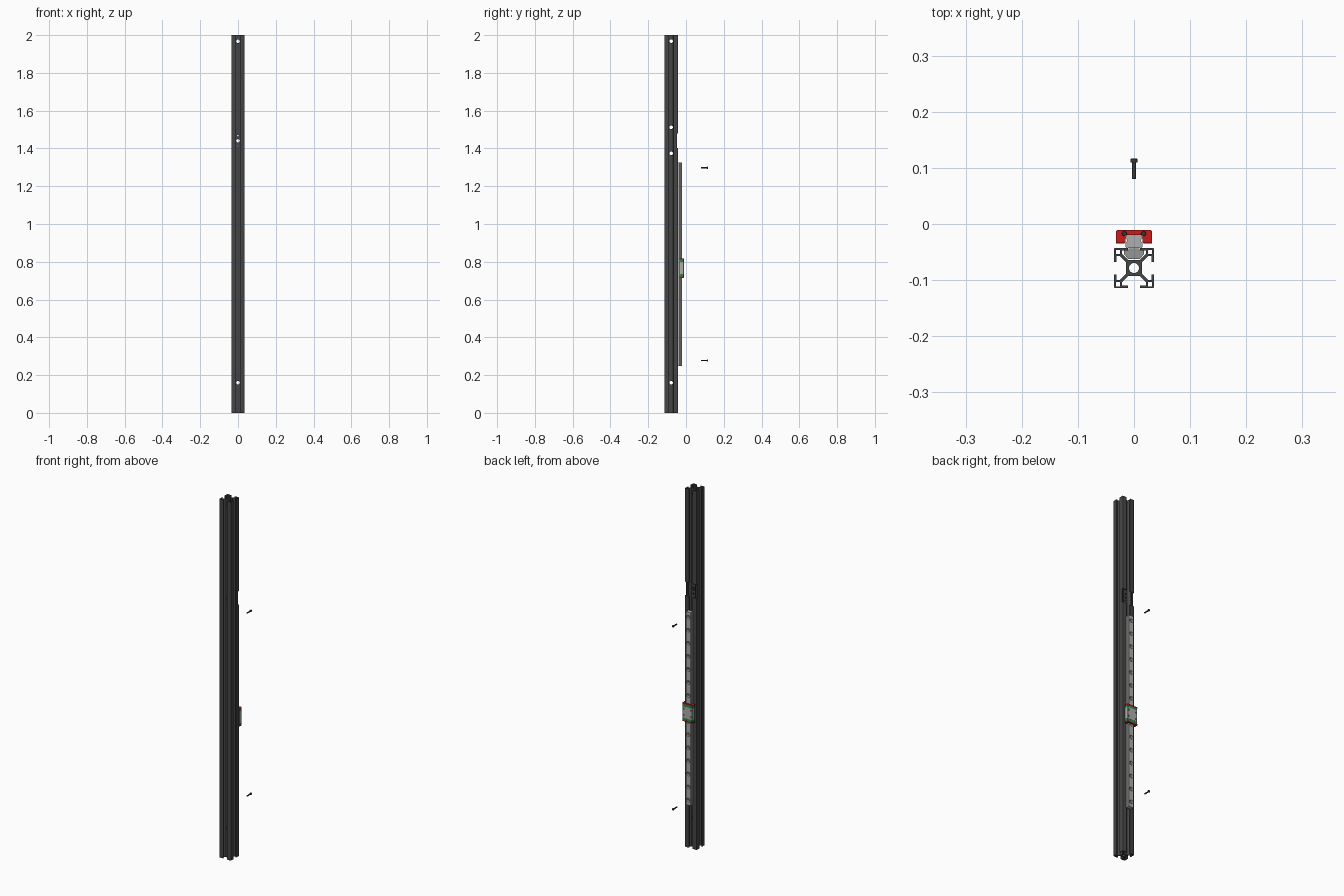
import bpy, bmesh, math
from mathutils import Vector, Matrix

if "Cube" in bpy.data.objects:
    bpy.data.objects.remove(bpy.data.objects["Cube"])

MM = 0.00357          # one millimetre in model units
CY = -0.0785          # y of the extrusion axis
FACE = CY + 10 * MM   # mounting face of the extrusion
X, Y = Vector((1, 0, 0)), Vector((0, 1, 0))


def colour(name, rgb):
    m = bpy.data.materials.new(name)
    m.diffuse_color = (*rgb, 1)
    m.use_nodes = True
    m.node_tree.nodes["Principled BSDF"].inputs["Base Color"].default_value = m.diffuse_color
    return m


BLACK = colour("black_anodised", (0.06, 0.06, 0.06))
STEEL = colour("steel", (0.42, 0.42, 0.41))
NUT = colour("nut_grey", (0.3, 0.3, 0.3))
DARK = colour("dark_steel", (0.04, 0.04, 0.04))
RED = colour("red_seal", (0.62, 0.01, 0.01))
GREEN = colour("green_plastic", (0.02, 0.25, 0.07))


def finish(name, bm, mat=None, smooth=True):
    bmesh.ops.remove_doubles(bm, verts=bm.verts, dist=1e-6)
    bmesh.ops.recalc_face_normals(bm, faces=bm.faces)
    me = bpy.data.meshes.new(name)
    bm.to_mesh(me)
    bm.free()
    ob = bpy.data.objects.new(name, me)
    bpy.context.collection.objects.link(ob)
    if mat:
        me.materials.append(mat)
    if smooth:
        bpy.ops.object.select_all(action='DESELECT')
        ob.select_set(True)
        bpy.context.view_layer.objects.active = ob
        bpy.ops.object.shade_smooth_by_angle(angle=math.radians(30))
    return ob


def prism(name, loops, z0, z1, mat):
    """Extrude an xy outline (first loop) with holes (other loops) along z."""
    cu = bpy.data.curves.new(name, 'CURVE')
    cu.dimensions, cu.fill_mode, cu.extrude = '2D', 'BOTH', (z1 - z0) / 2
    for pts in loops:
        sp = cu.splines.new('POLY')
        sp.points.add(len(pts) - 1)
        for p, (x, y) in zip(sp.points, pts):
            p.co = (x, y, 0, 1)
        sp.use_cyclic_u = True
    tmp = bpy.data.objects.new(name + "_outline", cu)
    bpy.context.collection.objects.link(tmp)
    bpy.context.view_layer.update()
    me = bpy.data.meshes.new_from_object(tmp.evaluated_get(bpy.context.evaluated_depsgraph_get()))
    bm = bmesh.new()
    bm.from_mesh(me)
    bm.transform(Matrix.Translation((0, 0, (z0 + z1) / 2)))
    bpy.data.objects.remove(tmp)
    bpy.data.meshes.remove(me)
    return finish(name, bm, mat)


def lathe(bm, prof, loc, axis, seg=24):
    """Closed solid of revolution from (radius, height) points."""
    rot = Vector((0, 0, 1)).rotation_difference(axis).to_matrix()
    rings = [[bm.verts.new(Vector(loc) + rot @ Vector((r * math.cos(a), r * math.sin(a), h)))
              for a in (math.tau * i / seg for i in range(seg))] for r, h in prof]
    for a, b in zip(rings, rings[1:]):
        for i in range(seg):
            j = (i + 1) % seg
            bm.faces.new((a[i], a[j], b[j], b[i]))
    bm.faces.new(rings[0])
    bm.faces.new(rings[-1])


def box(bm, lo, hi):
    lo, hi = Vector(lo), Vector(hi)
    m = Matrix.Translation((lo + hi) / 2) @ Matrix.Diagonal((*(hi - lo), 1))
    bmesh.ops.create_cube(bm, size=1, matrix=m)


def cut(ob, bm):
    c = finish(ob.name + "_cutter", bm, smooth=False)
    c.hide_render = c.hide_viewport = True
    mod = ob.modifiers.new("cut", 'BOOLEAN')
    mod.operation, mod.solver, mod.object = 'DIFFERENCE', 'EXACT', c
    # apply the cut so that no helper remains
    c.hide_viewport = False
    bpy.context.view_layer.update()
    me = bpy.data.meshes.new_from_object(ob.evaluated_get(bpy.context.evaluated_depsgraph_get()))
    ob.modifiers.remove(mod)
    ob.data = me
    bpy.data.objects.remove(c)


def circle(x, y, r, n=32):
    return [(x + r * math.cos(math.tau * i / n), y + r * math.sin(math.tau * i / n)) for i in range(n)]


# extrusion: one eighth of the section, mirrored on the diagonal, turned four times
eighth = [(4, 2.94), (7.06, 6), (8.8, 6), (8.8, 3.1), (10, 3.1), (10, 9.5), (9.85, 9.85)]
quarter = eighth + [(y, x) for x, y in reversed(eighth[:-1])]
outline, holes = [], []
for k in range(4):
    c, s = (1, 0, -1, 0)[k], (0, 1, 0, -1)[k]
    turn = lambda p: ((p[0] * c - p[1] * s) * MM, CY + (p[0] * s + p[1] * c) * MM)
    outline += [turn(p) for p in quarter]
    holes.append([turn(p) for p in ((6.9, 6.9), (9.1, 6.9), (9.1, 9.1), (6.9, 9.1))])
post = prism("extrusion_post", [outline, *holes, circle(0, CY, 2.5 * MM)], 0, 2, BLACK)

# cross holes from the side
bm = bmesh.new()
for z in (0.16, 1.374, 1.512, 1.968):
    lathe(bm, [(0.0095, -0.06), (0.0095, 0.06)], (0, CY, z), X)
cut(post, bm)
# cross holes from the front and the milled pocket in the back face
bm = bmesh.new()
for z, r in ((0.16, 0.0095), (1.968, 0.0095), (1.44, 0.0095), (1.467, 0.004), (1.413, 0.004)):
    lathe(bm, [(r, -0.06), (r, 0.026)], (0, CY, z), Y)
box(bm, (-0.05, FACE - 0.006, 1.402), (0.05, FACE + 0.02, 1.478))
cut(post, bm)

# linear rail with side grooves and counterbored holes
RZ0, RZ1, TOP = 0.249, 1.326, -0.0205
half = [(0.0135, FACE), (0.0148, FACE + 0.0015), (0.0148, -0.034), (0.0125, -0.031),
        (0.0125, -0.028), (0.0148, -0.0255), (0.0148, TOP - 0.0015), (0.0135, TOP)]
rail = prism("linear_rail", [half + [(-x, y) for x, y in reversed(half)]], RZ0, RZ1, STEEL)
bm = bmesh.new()
HZ = [0.2775 + i * 1.0205 / 14 for i in range(15)]
for z in HZ:
    lathe(bm, [(0.0062, -0.04), (0.0062, -0.0115), (0.0105, -0.0115), (0.0105, 0.01)], (0, TOP, z), Y)
cut(rail, bm)


# carriage pieces share a U-shaped section
def u_section(w, top, bottom, slot=0.0158, ch=0.002):
    h = [(slot, -0.0195), (slot, bottom), (w - ch, bottom), (w, bottom + ch), (w, top - ch), (w - ch, top)]
    return h + [(-x, y) for x, y in reversed(h)]


CZ = 0.7665
block = prism("carriage_block", [u_section(0.0315, -0.011, -0.033)], CZ - 0.032, CZ + 0.032, STEEL)
bm = bmesh.new()
for x in (-0.024, 0.024):
    for z in (-0.018, 0.018):
        lathe(bm, [(0.0045, -0.012), (0.0045, 0.01)], (x, -0.011, CZ + z), Y, 20)
cut(block, bm)
for side, tag in ((1, "upper"), (-1, "lower")):
    za, zb, zc = (CZ + side * d for d in (0.032, 0.0445, 0.0505))
    prism(tag + "_end_cap", [u_section(0.031, -0.0115, -0.0335)], min(za, zb), max(za, zb), GREEN)
    prism(tag + "_end_seal", [u_section(0.032, -0.011, -0.034, 0.0152)], min(zb, zc), max(zb, zc), RED)
    bm = bmesh.new()
    for x in (-0.0172, 0.0172):
        lathe(bm, [(0.0045, -0.002), (0.0045, 0.0008), (0.0035, 0.0016)],
              (x, -0.0172, zc), Vector((0, 0, side)))
    finish(tag + "_seal_screws", bm, DARK)
# green strips along the carriage sides
for s, tag in ((-1, "left"), (1, "right")):
    bm = bmesh.new()
    a, b = sorted((s * 0.017, s * 0.032))
    box(bm, (a, -0.0345, CZ - 0.0445), (b, -0.0325, CZ + 0.0445))
    finish(tag + "_ball_retainer", bm, GREEN, False)

# slot nuts and loose screws at both ends of the rail
for z, tag in ((HZ[0], "lower"), (HZ[-1], "upper")):
    h = [(0.0095, FACE - 0.0005), (0.0095, FACE - 0.0045), (0.018, FACE - 0.0045),
         (0.018, -0.0535), (0.0105, -0.0625)]
    nut = prism(tag + "_slot_nut", [h + [(-x, y) for x, y in reversed(h)]], z - 0.018, z + 0.018, NUT)
    bm = bmesh.new()
    lathe(bm, [(0.0045, -0.03), (0.0045, 0.01)], (0, FACE, z), Y)
    cut(nut, bm)
    bm = bmesh.new()
    lathe(bm, [(0.003, 0.08), (0.0036, 0.081), (0.0036, 0.110), (0.0062, 0.110),
               (0.0062, 0.1155), (0.0055, 0.1165)], (0, 0, z), Y)
    screw = finish(tag + "_screw", bm, DARK)
    bm = bmesh.new()
    lathe(bm, [(0.0032, 0.1125), (0.0032, 0.12)], (0, 0, z), Y, 6)
    cut(screw, bm)
